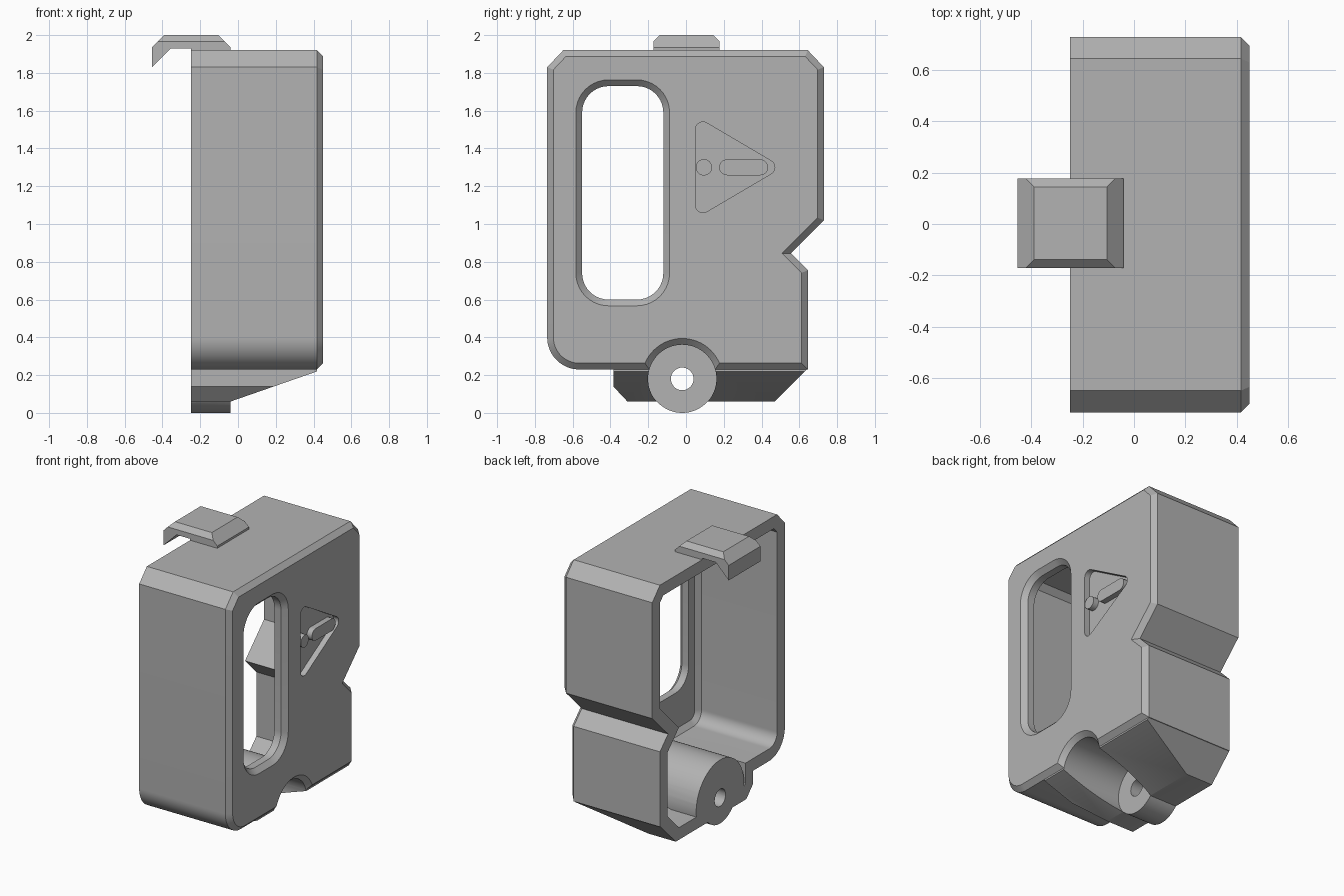
import bpy, bmesh, math
from mathutils import Vector

if "Cube" in bpy.data.objects:
    bpy.data.objects.remove(bpy.data.objects["Cube"], do_unlink=True)

grey = bpy.data.materials.new("plain_grey")
grey.use_nodes = True
grey.diffuse_color = (0.45, 0.45, 0.45, 1)
grey.node_tree.nodes["Principled BSDF"].inputs["Base Color"].default_value = grey.diffuse_color


def arc(cy, cz, r, a0, a1, n):
    return [(cy + r * math.cos(a0 + (a1 - a0) * i / n),
             cz + r * math.sin(a0 + (a1 - a0) * i / n)) for i in range(n + 1)]


def circle(cy, cz, r, n=64):
    return arc(cy, cz, r, 0, math.tau, n)[:-1]


def rounded(centres, r, n=10):
    """Counter-clockwise outline wrapped round equal circles."""
    pts, count = [], len(centres)
    for i, c in enumerate(centres):
        p, q = centres[i - 1], centres[(i + 1) % count]
        a0 = math.atan2(c[1] - p[1], c[0] - p[0]) - math.pi / 2
        a1 = math.atan2(q[1] - c[1], q[0] - c[0]) - math.pi / 2
        pts += arc(*c, r, a0, a0 + (a1 - a0) % math.tau, n)
    return pts


def inset(pts, d):
    """Mitred inward offset of a counter-clockwise outline."""
    out = []
    for i, p in enumerate(pts):
        p = Vector(p)
        e = (p - Vector(pts[i - 1])).normalized()
        f = (Vector(pts[(i + 1) % len(pts)]) - p).normalized()
        m = Vector((-e.y, e.x)) + Vector((-f.y, f.x))
        out.append(p + m * (2 * d / m.length_squared))
    return out


def cut(bm, point, normal):
    """Remove everything on the normal side of a plane and cap it."""
    geom = bm.verts[:] + bm.edges[:] + bm.faces[:]
    res = bmesh.ops.bisect_plane(bm, geom=geom, plane_co=point, plane_no=normal, clear_outer=True)
    edges = [e for e in res["geom_cut"] if isinstance(e, bmesh.types.BMEdge)]
    bmesh.ops.holes_fill(bm, edges=edges, sides=0)


def loft(name, profile, sections, planes=(), axis="x"):
    """Stack inset copies of a profile along an axis: (position, inset)."""
    bm = bmesh.new()
    rings = []
    for pos, d in sections:
        ring = inset(profile, d) if d else profile
        rings.append([bm.verts.new((pos, u, v) if axis == "x" else (u, pos, v)) for u, v in ring])
    n = len(profile)
    for a, b in zip(rings, rings[1:]):
        for i in range(n):
            j = (i + 1) % n
            bm.faces.new((a[i], a[j], b[j], b[i]))
    bm.faces.new(rings[0])
    bm.faces.new(rings[-1])
    for point, normal in planes:
        cut(bm, point, normal)
    bmesh.ops.recalc_face_normals(bm, faces=bm.faces[:])
    mesh = bpy.data.meshes.new(name)
    bm.to_mesh(mesh)
    bm.free()
    mesh.materials.append(grey)
    obj = bpy.data.objects.new(name, mesh)
    bpy.context.collection.objects.link(obj)
    return obj


def activate(obj):
    bpy.ops.object.select_all(action="DESELECT")
    obj.select_set(True)
    bpy.context.view_layer.objects.active = obj


def combine(target, tool, operation):
    activate(target)
    mod = target.modifiers.new(operation.lower(), "BOOLEAN")
    mod.operation, mod.solver, mod.object = operation, "EXACT", tool
    bpy.ops.object.modifier_apply(modifier=mod.name)
    bpy.data.objects.remove(tool, do_unlink=True)


OPEN, FACE, EDGE, WALL = -0.25, 0.45, 0.033, 0.085
AXIS = (-0.02, 0.18)

# Outer shell with a notched back and a rounded lower front corner
side = [(0.645, 0.23), (0.645, 0.755), (0.555, 0.845), (0.73, 1.02), (0.73, 1.83),
        (0.645, 1.92), (-0.65, 1.92), (-0.735, 1.83)]
side += arc(-0.565, 0.4, 0.17, math.pi, 1.5 * math.pi, 16)
body = loft("case_body", side, [(OPEN, 0), (FACE - EDGE, 0), (FACE, EDGE)])

# Sloping keel underneath
keel_side = [(-0.385, 0.4), (-0.385, 0.14), (-0.31, 0.06), (0.47, 0.06), (0.645, 0.235), (0.645, 0.4)]
slope = Vector((0.16, 0, -0.46)).normalized()
knee = Vector((-0.04, 0, 0.06))
combine(body, loft("keel", keel_side, [(OPEN, 0), (0.417, 0)], [(knee, slope)]), "UNION")

# Hollow inside, leaving a round boss standing
cavity = loft("cavity", side, [(-0.5, WALL), (0.335, WALL), (0.365, WALL + EDGE)])
keel_hollow = loft("keel_hollow", inset(keel_side, WALL), [(-0.6, 0), (0.33, 0)],
                   [(knee - slope * WALL, slope)])
combine(cavity, keel_hollow, "UNION")
combine(cavity, loft("boss", circle(*AXIS, 0.265), [(OPEN, 0), (0.5, 0)]), "DIFFERENCE")
combine(body, cavity, "DIFFERENCE")

# Barrel, its counterbore with flared mouth, and the through hole
combine(body, loft("barrel", circle(*AXIS, 0.18), [(OPEN, 0), (-0.04, 0)]), "UNION")
bore = loft("bore", circle(*AXIS, 0.181),
            [(-0.04, 0), (FACE - EDGE, 0), (FACE, -EDGE), (0.6, -EDGE)])
combine(body, bore, "DIFFERENCE")
combine(body, loft("hole", circle(*AXIS, 0.06, 32), [(-0.5, 0), (0.2, 0)]), "DIFFERENCE")

# Tall window with chamfered rim
corners = [(-0.41, 0.74), (-0.26, 0.74), (-0.26, 1.59), (-0.41, 1.59)]
window = loft("window", rounded(corners, 0.14),
              [(0.2, 0), (FACE - EDGE, 0), (FACE, -EDGE), (0.6, -EDGE)])
combine(body, window, "DIFFERENCE")

# Triangular recess with raised dot and bar
triangle = rounded([(0.09, 1.1), (0.43, 1.3), (0.09, 1.5)], 0.04)
combine(body, loft("recess", triangle, [(0.41, 0), (0.6, 0)]), "DIFFERENCE")
dot = loft("raised_dot", circle(0.095, 1.3, 0.043, 32), [(0.4, 0), (FACE, 0)])
bar = loft("raised_bar", rounded([(0.217, 1.3), (0.393, 1.3)], 0.042), [(0.4, 0), (FACE, 0)])

# Hooked clip on top
hook = [(-0.455, 1.83), (-0.355, 1.93), (-0.25, 1.93), (-0.25, 1.918), (-0.04, 1.918),
        (-0.04, 1.935), (-0.105, 2.0), (-0.39, 2.0), (-0.455, 1.935)]
clip = loft("top_clip", hook, [(-0.172, 0), (0.178, 0)],
            [((0, -0.139, 2), (0, -1, 1)), ((0, 0.145, 2), (0, 1, 1))], axis="y")

for obj in (body, dot, bar):
    activate(obj)
    bpy.ops.object.shade_smooth_by_angle(angle=math.radians(25))
